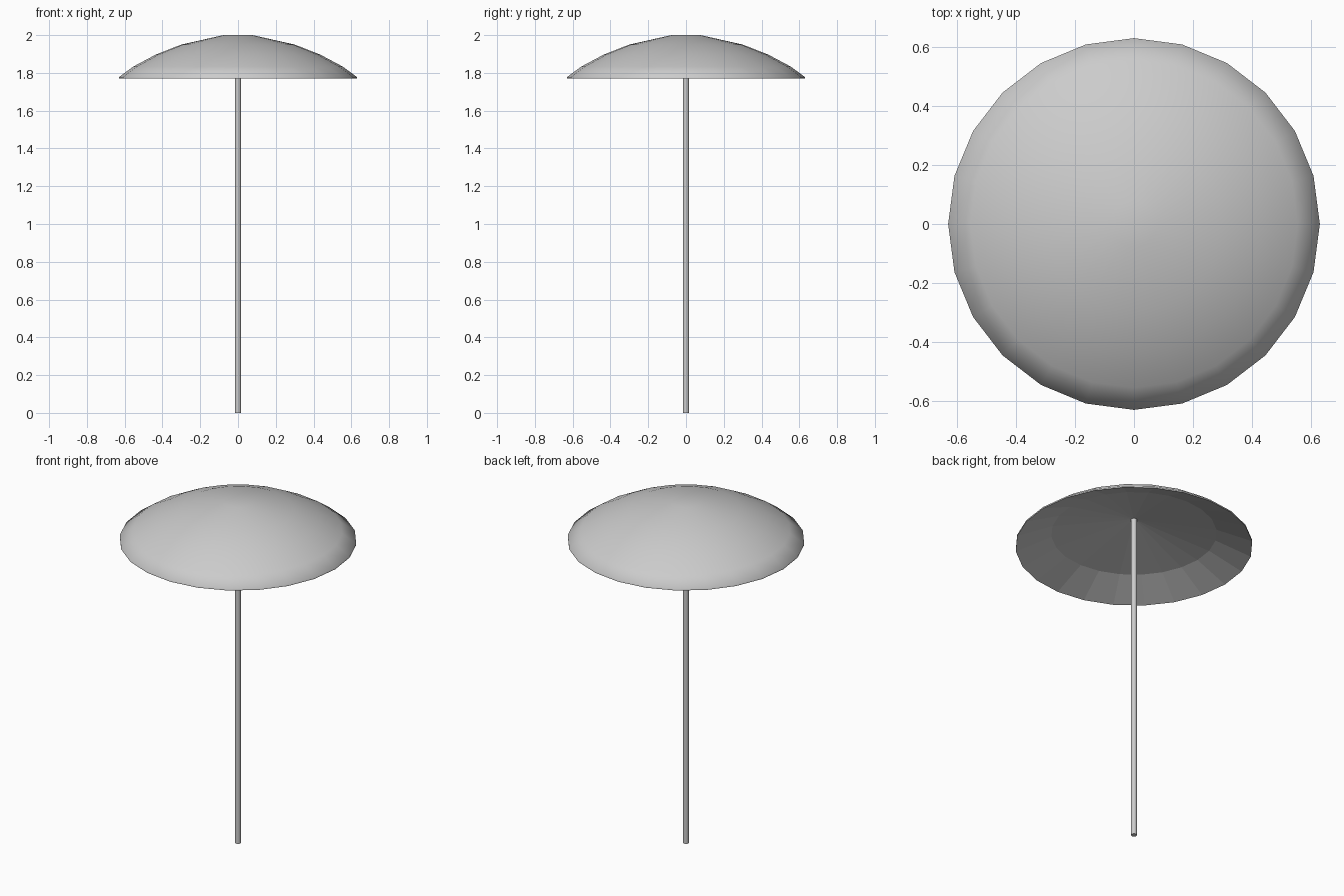
import bpy
import bmesh
from math import cos, sin, tau

cube = bpy.data.objects.get("Cube")
if cube:
    bpy.data.objects.remove(cube, do_unlink=True)

# Single grey finish
grey = bpy.data.materials.new("grey")
grey.use_nodes = True
colour = (0.6, 0.6, 0.6, 1)
grey.diffuse_color = colour
grey.node_tree.nodes["Principled BSDF"].inputs["Base Color"].default_value = colour


def lathe(name, profile, sides, smooth_rule):
    """Spin (radius, z) points about z; zero radius makes a single pole point."""
    bm = bmesh.new()
    rings = []
    for r, z in profile:
        count = sides if r else 1
        rings.append([bm.verts.new((r * cos(tau * i / sides), r * sin(tau * i / sides), z))
                      for i in range(count)])
    for step, (a, b) in enumerate(zip(rings, rings[1:])):
        for i in range(sides):
            j = (i + 1) % sides
            corners = [a[i % len(a)], a[j % len(a)], b[j % len(b)], b[i % len(b)]]
            face = bm.faces.new(list(dict.fromkeys(corners)))
            face.smooth = smooth_rule(step)
    bmesh.ops.recalc_face_normals(bm, faces=bm.faces)
    mesh = bpy.data.meshes.new(name)
    bm.to_mesh(mesh)
    bm.free()
    mesh.materials.append(grey)
    obj = bpy.data.objects.new(name, mesh)
    bpy.context.collection.objects.link(obj)
    return obj


# Canopy: smooth dome and thin lip, faceted hollow underside
dome = [(0, 2.0), (0.077, 2.0), (0.30, 1.95), (0.435, 1.897),
        (0.555, 1.833), (0.63, 1.778), (0.63, 1.77)]
underside = [(0.44, 1.85), (0, 1.937)]
lathe("canopy", dome + underside, 24, lambda step: step < len(dome) - 1)

# Pole: slim rod with flat ends
pole = [(0, 0), (0.016, 0), (0.016, 1.94), (0, 1.94)]
lathe("pole", pole, 12, lambda step: step == 1)
